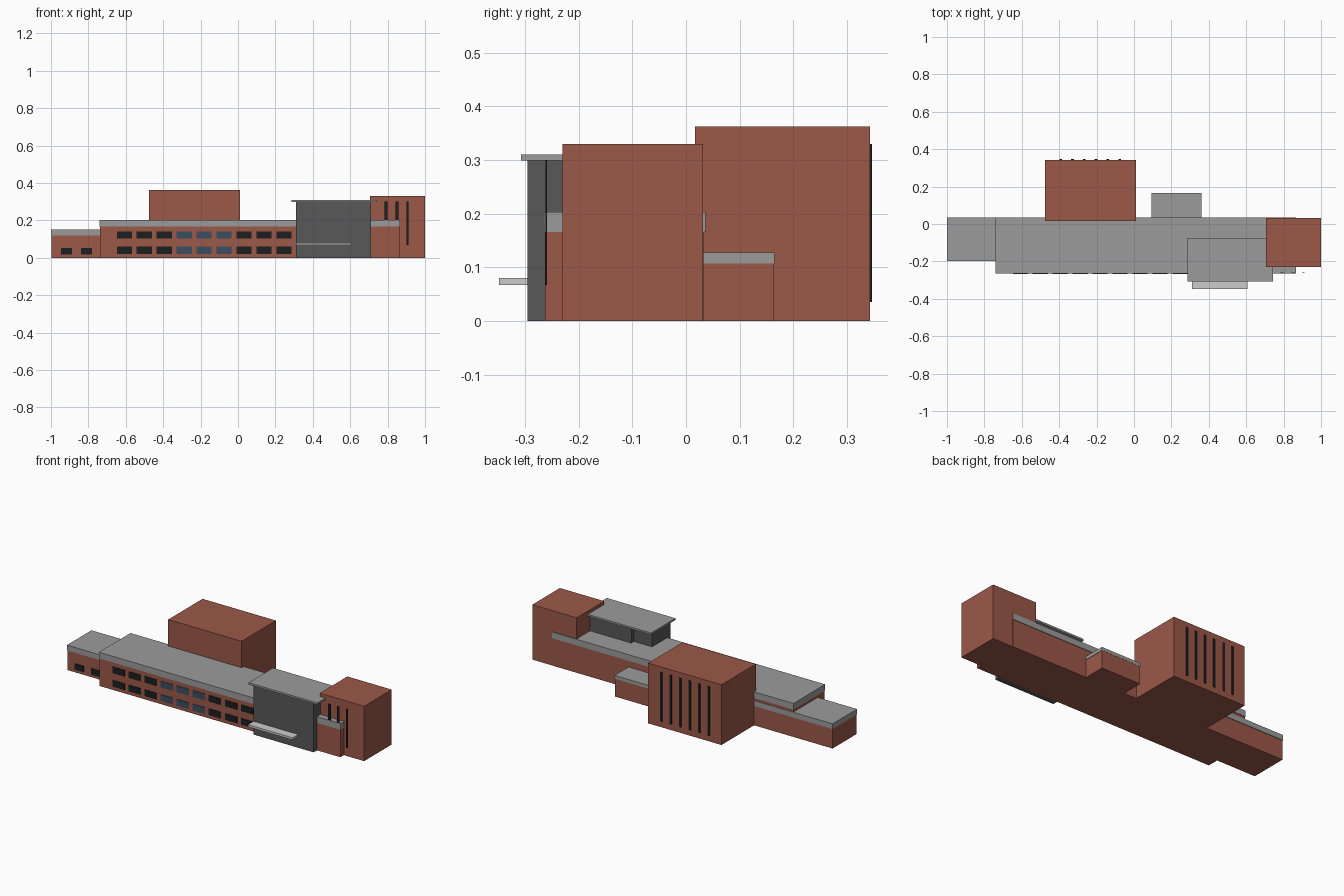
import bpy

if "Cube" in bpy.data.objects:
    bpy.data.objects.remove(bpy.data.objects["Cube"])


def material(name, r, g, b):
    m = bpy.data.materials.new(name)
    m.diffuse_color = (r, g, b, 1)
    m.use_nodes = True
    m.node_tree.nodes["Principled BSDF"].inputs["Base Color"].default_value = m.diffuse_color
    return m


BRICK = material("red brick", 0.33, 0.098, 0.066)
ROOF = material("roof grey", 0.33, 0.33, 0.33)
DARK = material("dark cladding", 0.098, 0.098, 0.102)
PALE = material("pale canopy", 0.6, 0.6, 0.6)
BLACK = material("black glass", 0.012, 0.013, 0.014)
BLUE = material("blue glass", 0.042, 0.075, 0.115)


def box(name, x, y, z, mat):
    """Axis-aligned box from (min, max) pairs."""
    verts = [(a, b, c) for a in x for b in y for c in z]
    faces = [(0, 1, 3, 2), (4, 6, 7, 5), (0, 4, 5, 1),
             (2, 3, 7, 6), (0, 2, 6, 4), (1, 5, 7, 3)]
    me = bpy.data.meshes.new(name)
    me.from_pydata(verts, [], faces)
    me.materials.append(mat)
    ob = bpy.data.objects.new(name, me)
    bpy.context.collection.objects.link(ob)
    return ob


# long classroom block with its roof slab
box("main_block", (-0.738, 0.865), (-0.263, 0.033), (0, 0.166), BRICK)
box("main_roof", (-0.74, 0.867), (-0.265, 0.036), (0.166, 0.203), ROOF)

# low wing on the left; its roof runs on along the back wall
box("low_wing", (-0.998, -0.7), (-0.195, 0.033), (0, 0.118), BRICK)
box("low_wing_roof", (-1.0, -0.44), (-0.197, 0.036), (0.118, 0.15), ROOF)

# tall hall at the back
box("tall_hall", (-0.476, 0.012), (0.017, 0.343), (0, 0.362), BRICK)

# small annex at the back
box("annex", (0.095, 0.358), (0.0, 0.164), (0, 0.107), BRICK)
box("annex_roof", (0.094, 0.36), (0.0, 0.165), (0.107, 0.127), ROOF)

# end tower
box("end_tower", (0.705, 1.0), (-0.23, 0.032), (0, 0.33), BRICK)

# dark entrance hall, stepped at the back, with overhanging roof and canopy
box("entrance_hall", (0.31, 0.71), (-0.295, -0.12), (0, 0.299), DARK)
box("entrance_hall_rear", (0.43, 0.708), (-0.13, -0.095), (0.18, 0.299), DARK)
box("entrance_roof", (0.285, 0.742), (-0.307, -0.075), (0.299, 0.31), ROOF)
box("entrance_canopy", (0.31, 0.607), (-0.348, -0.29), (0.067, 0.08), PALE)

# two rows of front windows, the middle three blue
for row, z in enumerate((0.021, 0.102)):
    for i in range(9):
        x = -0.648 + i * 0.1066
        box(f"front_window_{row}_{i}", (x, x + 0.081), (-0.266, -0.26),
            (z, z + 0.038), BLUE if 3 <= i <= 5 else BLACK)

# low wing windows
for i, x in enumerate((-0.947, -0.84)):
    box(f"wing_window_{i}", (x, x + 0.059), (-0.199, -0.192), (0.017, 0.053), BLACK)

# slim fins standing in front of the tower
for i, (x, w) in enumerate(((0.791, 0.016), (0.85, 0.016), (0.906, 0.011))):
    box(f"tower_slit_{i}", (x - w / 2, x + w / 2), (-0.262, -0.259), (0.067, 0.3), BLACK)

# tall slits on the back of the hall
for i in range(6):
    x = -0.392 + i * 0.063
    box(f"hall_slit_{i}", (x - 0.007, x + 0.007), (0.342, 0.347), (0.035, 0.33), BLACK)
